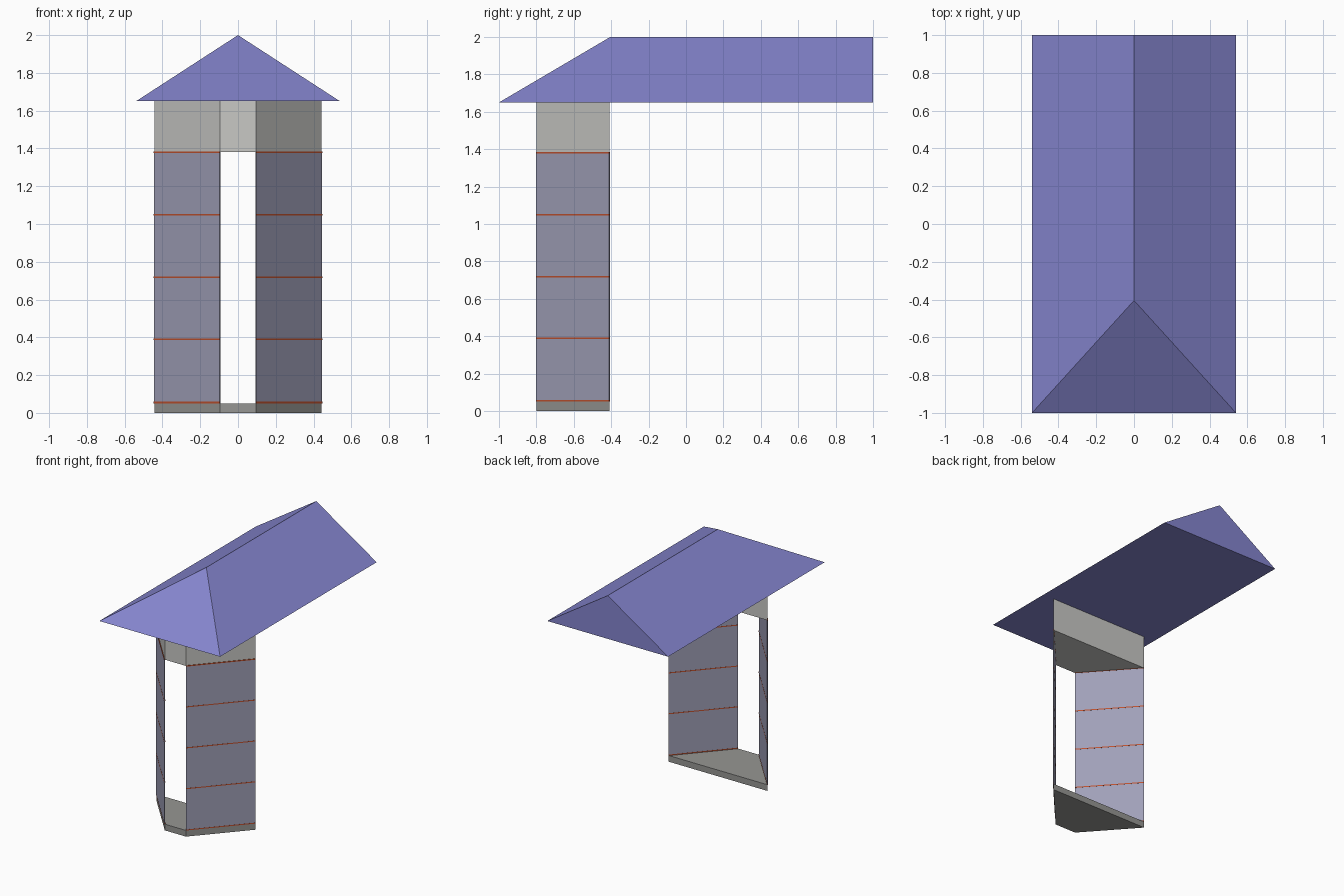
import bpy, math
from mathutils import Vector

cube = bpy.data.objects.get("Cube")
if cube:
    bpy.data.objects.remove(cube, do_unlink=True)


def material(name, rgb):
    lin = [((c / 255 + 0.055) / 1.055) ** 2.4 for c in rgb] + [1.0]
    m = bpy.data.materials.new(name)
    m.use_nodes = True
    m.diffuse_color = lin
    bsdf = m.node_tree.nodes["Principled BSDF"]
    bsdf.inputs["Base Color"].default_value = lin
    bsdf.inputs["Roughness"].default_value = 0.8
    return m


ROOF = material("slate purple", (133, 133, 206))
LIGHT = material("light stone", (200, 200, 197))
BASE = material("dark stone", (150, 150, 147))
PANEL = material("blue grey", (160, 160, 184))
RUST = material("rust orange", (190, 80, 45))


def mesh_object(name, verts, faces, mat):
    me = bpy.data.meshes.new(name)
    me.from_pydata(verts, [], faces)
    me.materials.append(mat)
    ob = bpy.data.objects.new(name, me)
    bpy.context.collection.objects.link(ob)
    return ob


def prism(name, outline, z0, z1, mat):
    """Vertical extrusion of a counter-clockwise plan outline."""
    n = len(outline)
    verts = [(x, y, z) for z in (z0, z1) for x, y in outline]
    faces = [tuple(reversed(range(n))), tuple(range(n, 2 * n))]
    faces += [(i, (i + 1) % n, n + (i + 1) % n, n + i) for i in range(n)]
    return mesh_object(name, verts, faces, mat)


def wall_outline(side, thick):
    """Thin strip along one slanted side of the bay."""
    a, b = Vector((0.095, -0.80)), Vector((0.443, -0.41))
    d = (b - a).normalized()
    n = Vector((d.y, -d.x)) * thick / 2
    pts = [a + n, b + n, b - n, a - n]
    if side < 0:
        pts = [Vector((-p.x, p.y)) for p in reversed(pts)]
    return [tuple(p) for p in pts]


# Trapezoid slabs below and above the open bay
bay = [(-0.095, -0.80), (0.095, -0.80), (0.443, -0.41), (-0.443, -0.41)]
prism("floor_slab", bay, 0.0, 0.05, BASE)
prism("lintel", bay, 1.38, 1.65, LIGHT)

# Slanted wall panels with thin horizontal bands
for side, word in ((1, "left"), (-1, "right")):
    prism(f"{word}_wall_panel", wall_outline(side, 0.007), 0.05, 1.38, PANEL)
    for i, z in enumerate((0.055, 0.389, 0.719, 1.05, 1.38)):
        prism(f"{word}_band_{i + 1}", wall_outline(side, 0.0085),
              z - 0.004, z + 0.004, RUST)

# Roof: hipped at the front, gabled at the back
w, eave, ridge, hip = 0.54, 1.65, 2.0, -0.405
mesh_object("roof",
            [(-w, -1, eave), (w, -1, eave), (w, 1, eave), (-w, 1, eave),
             (0, hip, ridge), (0, 1, ridge)],
            [(3, 2, 1, 0), (0, 1, 4), (1, 2, 5, 4), (2, 3, 5), (3, 0, 4, 5)],
            ROOF)
